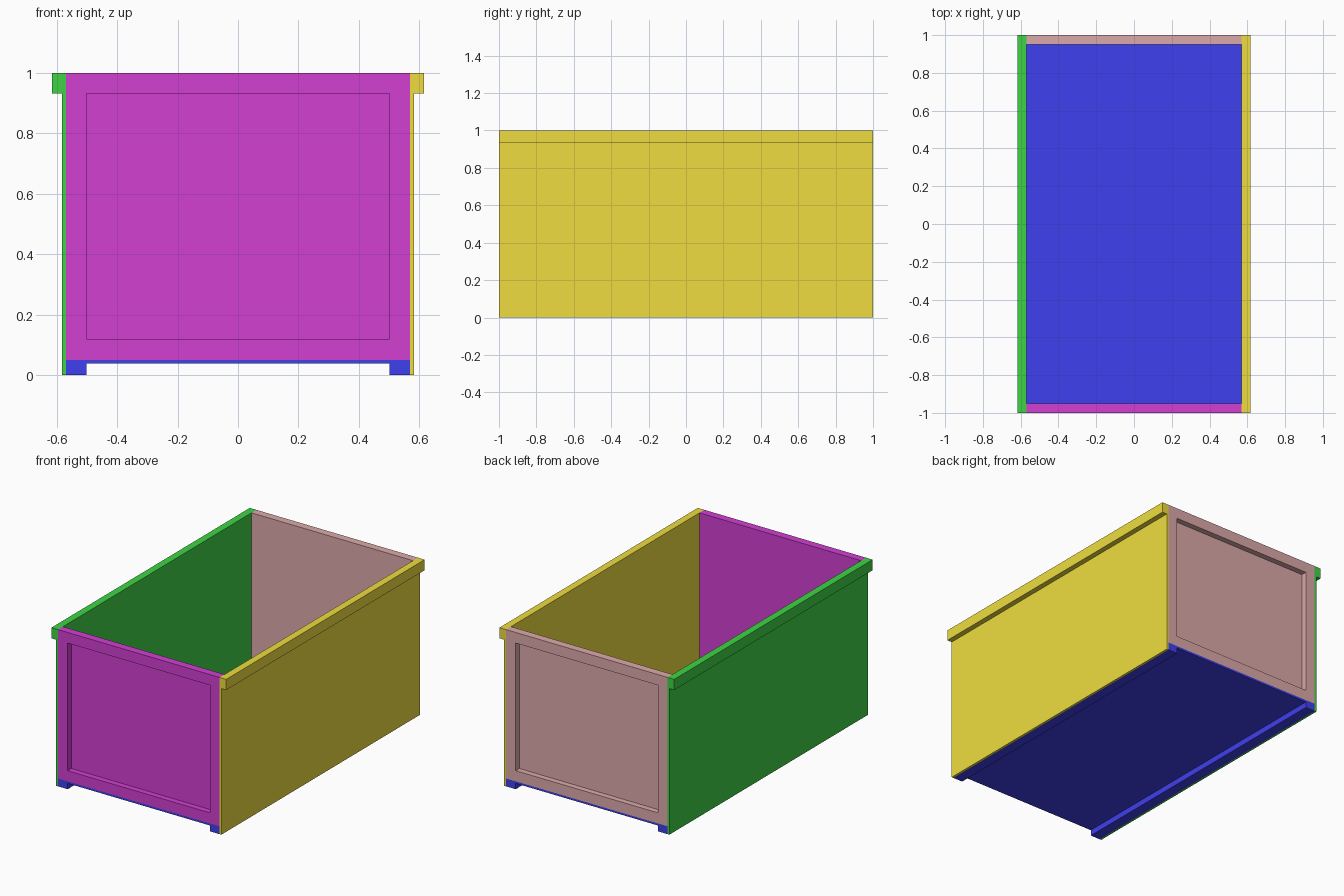
import bpy, bmesh

if "Cube" in bpy.data.objects:
    bpy.data.objects.remove(bpy.data.objects["Cube"])

HALF_L = 1.0      # half length along y
IN_X = 0.57       # inner face of the side walls
SHEET = 0.013     # sheet thickness
RIM = 0.05        # end frame depth and floor height


def finish(bm, name, color):
    bmesh.ops.recalc_face_normals(bm, faces=bm.faces)
    mesh = bpy.data.meshes.new(name)
    bm.to_mesh(mesh)
    bm.free()
    mat = bpy.data.materials.new(name + "_paint")
    mat.diffuse_color = (*color, 1)
    mat.use_nodes = True
    mat.node_tree.nodes["Principled BSDF"].inputs["Base Color"].default_value = mat.diffuse_color
    mesh.materials.append(mat)
    obj = bpy.data.objects.new(name, mesh)
    bpy.context.collection.objects.link(obj)
    return obj


def extrude_along_y(name, profile, color):
    """Closed x-z profile swept over the full length."""
    bm = bmesh.new()
    face = bm.faces.new([bm.verts.new((x, -HALF_L, z)) for x, z in profile])
    res = bmesh.ops.extrude_face_region(bm, geom=[face])
    verts = [v for v in res["geom"] if isinstance(v, bmesh.types.BMVert)]
    bmesh.ops.translate(bm, verts=verts, vec=(0, 2 * HALF_L, 0))
    return finish(bm, name, color)


def end_panel(name, side, color):
    """Slab with a framed recess on its outer face."""
    bm = bmesh.new()
    bmesh.ops.create_cube(bm, size=1)
    for v in bm.verts:
        v.co = (v.co.x * 2 * IN_X,
                side * (HALF_L - RIM / 2) + v.co.y * RIM,
                (1 + RIM) / 2 + v.co.z * (1 - RIM))
    bm.normal_update()
    outer = next(f for f in bm.faces if f.normal.y * side > 0.9)
    bmesh.ops.inset_region(bm, faces=[outer], thickness=0.068,
                           depth=0, use_even_offset=True)
    # Push the inset face in, leaving straight recess walls
    res = bmesh.ops.extrude_discrete_faces(bm, faces=[outer])
    inner = res["faces"][0]
    bmesh.ops.translate(bm, verts=inner.verts[:], vec=(0, -side * (RIM - SHEET), 0))
    return finish(bm, name, color)


# Side walls with an outward lip along the top
wall = [(IN_X, 0), (IN_X + SHEET, 0), (IN_X + SHEET, 0.932),
        (0.617, 0.932), (0.617, 1), (IN_X, 1)]
extrude_along_y("right_wall", wall, (0.86, 0.72, 0.05))
extrude_along_y("left_wall", [(-x, z) for x, z in wall], (0.05, 0.65, 0.06))

# Floor with a runner under each long edge
half = [(IN_X, RIM), (IN_X, 0), (0.502, 0), (0.502, RIM - SHEET)]
extrude_along_y("floor", half + [(-x, z) for x, z in reversed(half)],
                (0.05, 0.05, 0.86))

# Front and back panels
end_panel("front_panel", -1, (0.65, 0.05, 0.65))
end_panel("back_panel", 1, (0.72, 0.4, 0.4))
